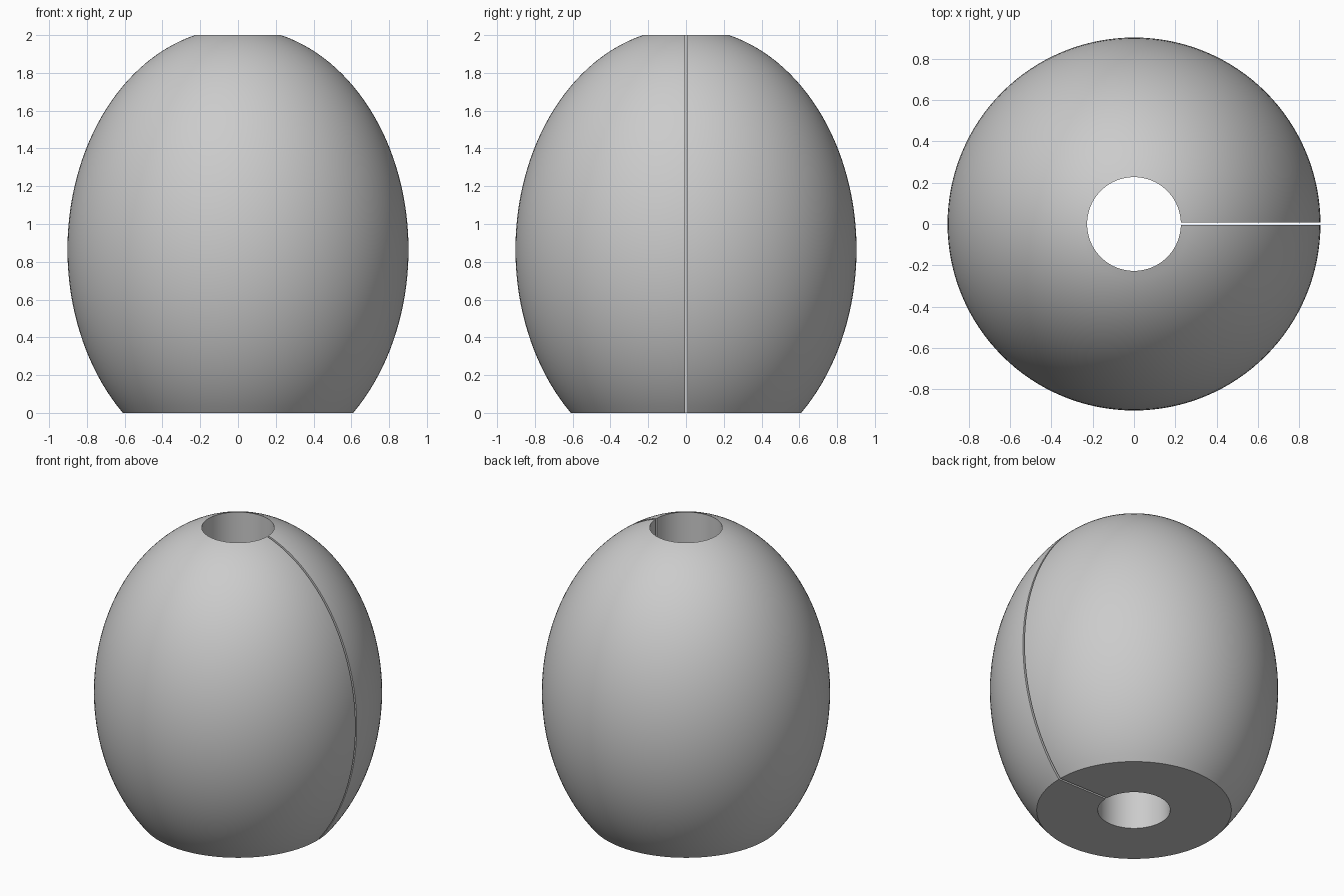
import bpy
import bmesh
import math
from mathutils import Matrix

cube = bpy.data.objects.get("Cube")
if cube:
    bpy.data.objects.remove(cube, do_unlink=True)

# Main dimensions
HEIGHT = 2.0
RADIUS = 0.903      # widest radius
BORE = 0.227        # radius of the central hole
CENTRE_Z = 0.865    # height of the widest ring
HALF_AXIS = 1.173   # vertical half axis of the full ellipsoid
SLOT = 0.014        # width of the slit
RINGS, SIDES = 48, 128

# Plain grey finish
grey = bpy.data.materials.new("plain_grey")
grey.use_nodes = True
colour = (0.6, 0.6, 0.6, 1)
grey.diffuse_color = colour
grey.node_tree.nodes["Principled BSDF"].inputs["Base Color"].default_value = colour


def link(name, bm):
    mesh = bpy.data.meshes.new(name)
    bm.to_mesh(mesh)
    bm.free()
    mesh.materials.append(grey)
    obj = bpy.data.objects.new(name, mesh)
    bpy.context.collection.objects.link(obj)
    return obj


# Closed half section: truncated ellipse outside, straight bore inside
low = math.asin(-CENTRE_Z / HALF_AXIS)
high = math.acos(BORE / RADIUS)
section = []
for i in range(RINGS + 1):
    a = low + (high - low) * i / RINGS
    section.append((RADIUS * math.cos(a), CENTRE_Z + HALF_AXIS * math.sin(a)))
section[-1] = (BORE, HEIGHT)
section.append((BORE, 0))

# Revolve the section into the bead body
bm = bmesh.new()
verts = [bm.verts.new((r, 0, z)) for r, z in section]
edges = [bm.edges.new((v, verts[(i + 1) % len(verts)])) for i, v in enumerate(verts)]
bmesh.ops.spin(bm, geom=verts + edges, cent=(0, 0, 0), axis=(0, 0, 1),
               angle=math.tau, steps=SIDES, use_merge=False)
bmesh.ops.remove_doubles(bm, verts=bm.verts, dist=0.0001)
bmesh.ops.recalc_face_normals(bm, faces=bm.faces)
body = link("bead_body", bm)

# Narrow slit from the bore out through the left side
bm = bmesh.new()
bmesh.ops.create_cube(bm, size=1, matrix=Matrix.Translation((0.6, 0.001, 1))
                      @ Matrix.Diagonal((1.2, SLOT, 3, 1)))
cutter = link("slit_cutter", bm)
cutter.hide_render = True

cut = body.modifiers.new("slit", "BOOLEAN")
cut.operation = "DIFFERENCE"
cut.solver = "EXACT"
cut.object = cutter

bpy.ops.object.select_all(action="DESELECT")
body.select_set(True)
bpy.context.view_layer.objects.active = body
bpy.ops.object.modifier_apply(modifier=cut.name)
bpy.data.objects.remove(cutter, do_unlink=True)

bpy.ops.object.shade_smooth_by_angle(angle=math.radians(30))
